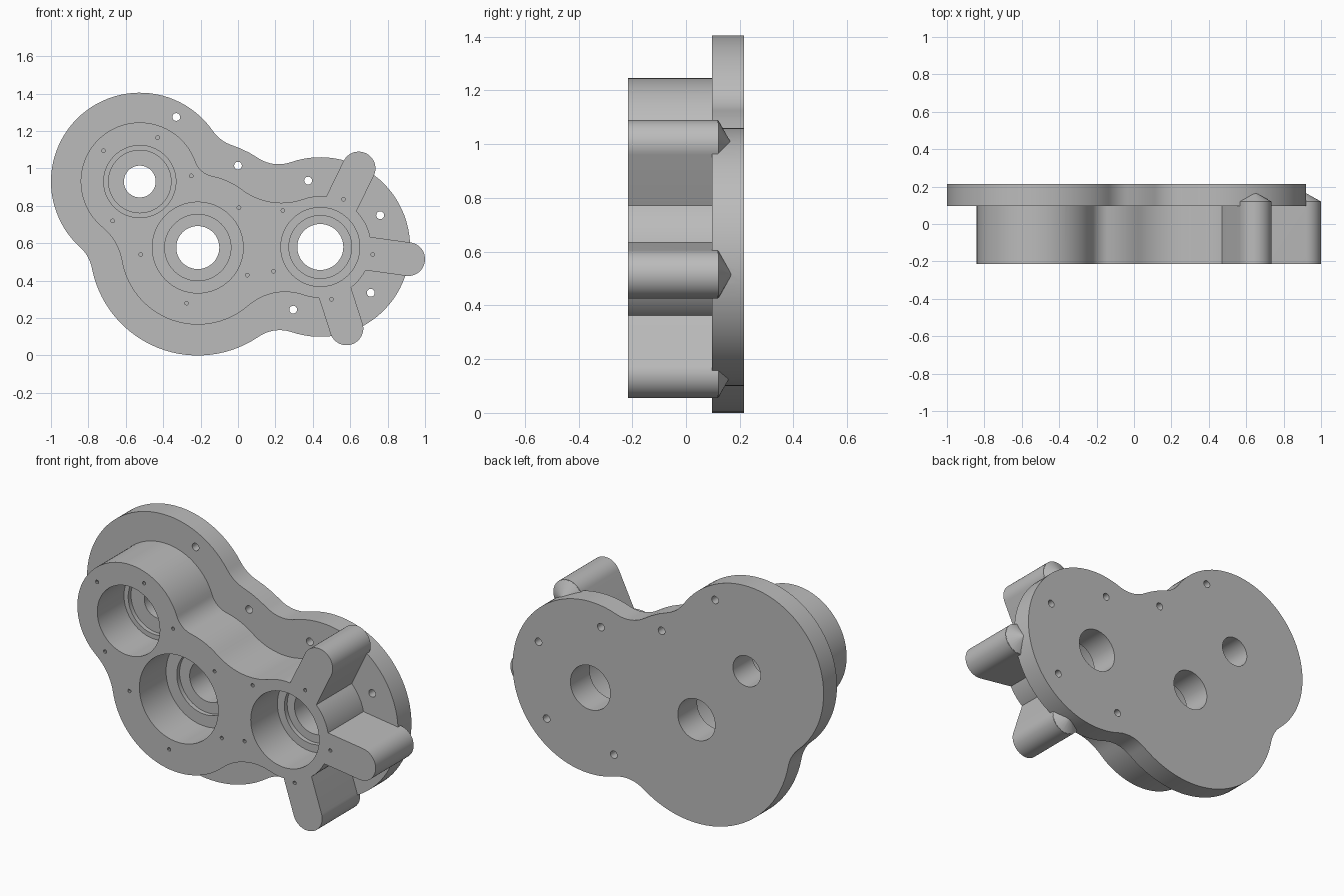
import bpy, bmesh
from math import pi, cos, sin, atan2, sqrt
from mathutils import Vector

cube = bpy.data.objects.get("Cube")
if cube:
    bpy.data.objects.remove(cube, do_unlink=True)

metal = bpy.data.materials.new("cast_grey")
metal.use_nodes = True
GREY = (0.5, 0.5, 0.5, 1)
metal.diffuse_color = GREY
metal.node_tree.nodes["Principled BSDF"].inputs["Base Color"].default_value = GREY

FRONT, SEAM, BACK = -0.215, 0.097, 0.215
A, B, C = Vector((-0.525, 0.93)), Vector((-0.215, 0.577)), Vector((0.44, 0.58))


def make_object(name, bm):
    bmesh.ops.recalc_face_normals(bm, faces=bm.faces)
    mesh = bpy.data.meshes.new(name)
    bm.to_mesh(mesh)
    bm.free()
    mesh.materials.append(metal)
    obj = bpy.data.objects.new(name, mesh)
    bpy.context.collection.objects.link(obj)
    return obj


def arc(c, r, a0, a1, step=0.07):
    n = max(2, int(abs(a1 - a0) / step))
    return [c + r * Vector((cos(a0 + (a1 - a0) * i / n), sin(a0 + (a1 - a0) * i / n)))
            for i in range(n + 1)]


def angle(v):
    return atan2(v.y, v.x)


def blended_outline(circles, fillets):
    """Counter-clockwise outline round a chain of circles joined by concave fillets."""
    n = len(circles)
    centres = []
    for i in range(n):
        (c1, r1), (c2, r2), rf = circles[i], circles[(i + 1) % n], fillets[i]
        d = c2 - c1
        p, q = r1 + rf, r2 + rf
        u = (d.length_squared + p * p - q * q) / (2 * d.length)
        h = sqrt(p * p - u * u)
        d.normalize()
        centres.append(c1 + u * d + h * Vector((d.y, -d.x)))
    pts = []
    for i in range(n):
        c, r = circles[i]
        nxt = circles[(i + 1) % n][0]
        f = centres[i]
        a0, a1 = angle(centres[i - 1] - c), angle(f - c)
        pts += arc(c, r, a0, a0 + (a1 - a0) % (2 * pi))
        b0, b1 = angle(c - f), angle(nxt - f)
        pts += arc(f, fillets[i], b0, b0 - (b0 - b1) % (2 * pi))[1:-1]
    return pts


def prism(name, pts, y0, y1):
    bm = bmesh.new()
    face = bm.faces.new([bm.verts.new((p.x, y0, p.y)) for p in pts])
    out = bmesh.ops.extrude_face_region(bm, geom=[face])
    verts = [g for g in out["geom"] if isinstance(g, bmesh.types.BMVert)]
    bmesh.ops.translate(bm, verts=verts, vec=(0, y1 - y0, 0))
    return make_object(name, bm)


def add_turned(bm, c, profile, sides):
    """Solid turned about a y axis through c, from (radius, y) pairs."""
    rings = [[bm.verts.new((c[0] + r * cos(2 * pi * i / sides), y,
                            c[1] + r * sin(2 * pi * i / sides)))
              for i in range(sides)] for r, y in profile]
    for lo, hi in zip(rings, rings[1:]):
        for i in range(sides):
            j = (i + 1) % sides
            bm.faces.new((lo[i], lo[j], hi[j], hi[i]))
    bm.faces.new(rings[0])
    bm.faces.new(rings[-1])


def combine(target, tool, operation):
    mod = target.modifiers.new(operation.lower(), "BOOLEAN")
    mod.operation, mod.solver, mod.object = operation, "EXACT", tool
    bpy.context.view_layer.objects.active = target
    bpy.ops.object.modifier_apply(modifier=mod.name)
    bpy.data.objects.remove(tool, do_unlink=True)


# Mounting plate and raised bearing housing
housing = prism("gearbox_housing", blended_outline(
    [(A, 0.475), (B, 0.577), (C, 0.48), (B, 0.577)], [0.2] * 4), SEAM, BACK)
boss = prism("bearing_boss", blended_outline(
    [(A, 0.316), (B, 0.412), (C, 0.272), (B, 0.39)], [0.3, 0.3, 0.35, 0.12]),
    FRONT, SEAM + 0.02)
combine(housing, boss, "UNION")

# Three radial arms with round ends and pointed back tips
ARM_R = 0.09
for end in ((0.645, 1.0), (0.91, 0.515), (0.58, 0.145)):
    end = Vector(end)
    d = (end - C).normalized()
    side = Vector((-d.y, d.x)) * ARM_R
    root = C + 0.235 * d
    a = angle(d)
    pts = [root + side, root - side] + arc(end, ARM_R, a - pi / 2, a + pi / 2, 0.13)
    combine(housing, prism("arm", pts, FRONT, 0.12), "UNION")
    bm = bmesh.new()
    add_turned(bm, end, [(0.088, 0.1), (0.088, 0.121), (0.004, 0.168)], 24)
    combine(housing, make_object("arm_tip", bm), "UNION")

# Stepped bearing bores, plate bolt holes and small blind screw holes
bm = bmesh.new()
for c, pocket, step, hole in ((A, 0.193, 0.167, 0.085), (B, 0.243, 0.177, 0.115),
                              (C, 0.211, 0.168, 0.123)):
    add_turned(bm, c, [(pocket, -0.3), (pocket, 0.02), (step, 0.02), (step, 0.045),
                       (hole, 0.045), (hole, 0.3)], 64)
for c in ((-0.33, 1.275), (0, 1.015), (0.375, 0.935), (0.76, 0.75), (0.71, 0.335),
          (0.295, 0.245)):
    add_turned(bm, c, [(0.021, 0), (0.021, 0.3)], 16)
for c in ((-0.72, 1.095), (-0.43, 1.165), (-0.25, 0.96), (-0.67, 0.72), (-0.52, 0.54),
          (-0.275, 0.28), (0.005, 0.79), (0.05, 0.43), (0.19, 0.45), (0.24, 0.775),
          (0.565, 0.835), (0.72, 0.54), (0.5, 0.3)):
    add_turned(bm, c, [(0.01, -0.3), (0.01, -0.08)], 10)
combine(housing, make_object("hole_cutter", bm), "DIFFERENCE")

# Smooth curved walls, keep machined edges sharp
bpy.ops.object.select_all(action="DESELECT")
housing.select_set(True)
bpy.context.view_layer.objects.active = housing
bpy.ops.object.shade_smooth_by_angle(angle=0.5)
